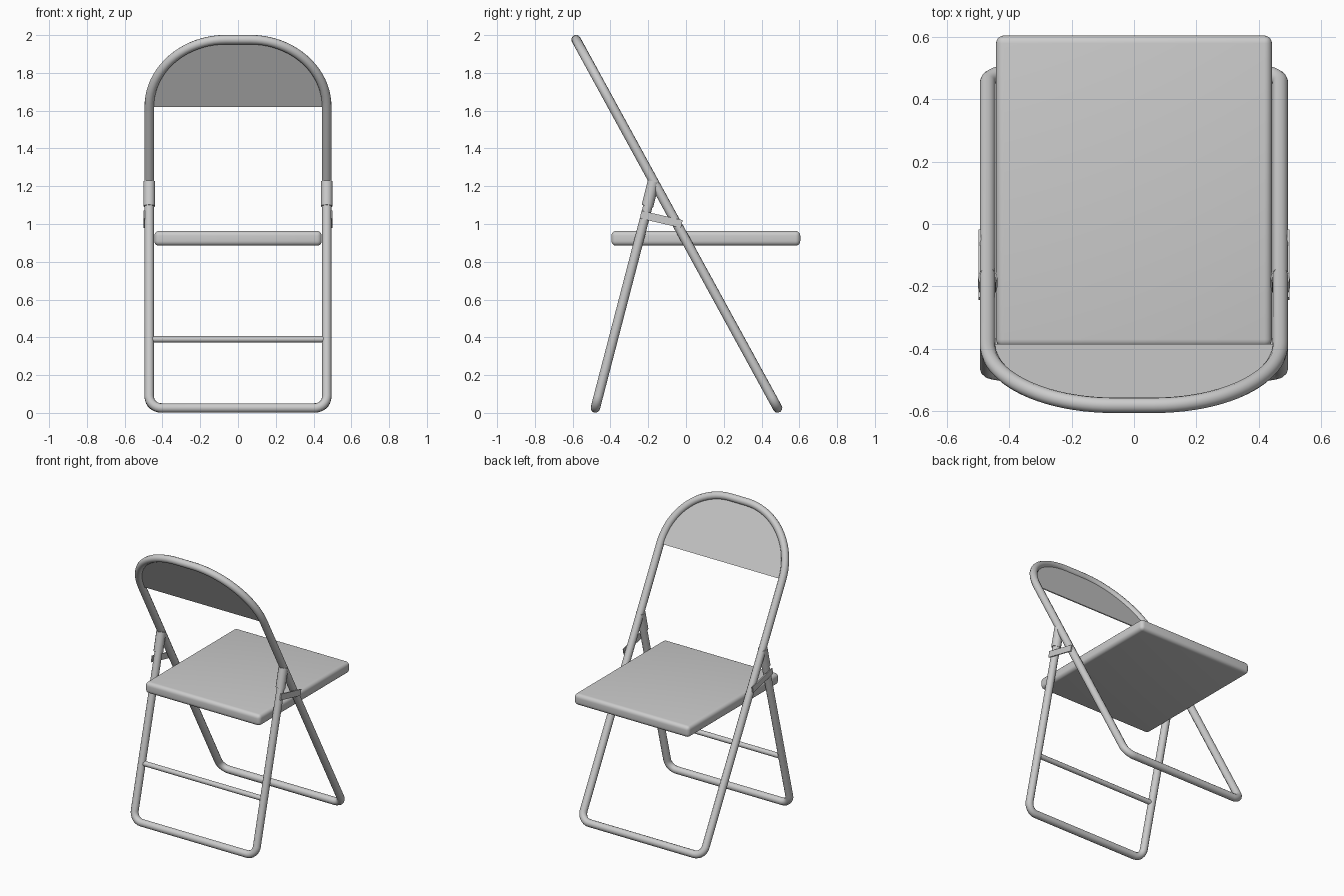
import bpy, bmesh, math
from mathutils import Vector, Matrix

cube = bpy.data.objects.get("Cube")
if cube:
    bpy.data.objects.remove(cube, do_unlink=True)

GREY = (0.6, 0.6, 0.6, 1)
metal = bpy.data.materials.new("light_grey")
metal.use_nodes = True
metal.diffuse_color = GREY
metal.node_tree.nodes["Principled BSDF"].inputs["Base Color"].default_value = GREY

HALF = 0.47      # half width between tube centres
TUBE = 0.025     # tube radius


def finish(obj, smooth=True):
    obj.data.materials.clear()
    obj.data.materials.append(metal)
    bpy.ops.object.select_all(action='DESELECT')
    obj.select_set(True)
    bpy.context.view_layer.objects.active = obj
    if smooth:
        bpy.ops.object.shade_smooth_by_angle(angle=math.radians(40))
    return obj


def tube(name, points, radius, cyclic=False):
    curve = bpy.data.curves.new(name, 'CURVE')
    curve.dimensions = '3D'
    curve.bevel_depth = radius
    curve.bevel_resolution = 4
    curve.use_fill_caps = True
    spline = curve.splines.new('POLY')
    spline.points.add(len(points) - 1)
    for sp, p in zip(spline.points, points):
        sp.co = (*p, 1)
    spline.use_cyclic_u = cyclic
    obj = bpy.data.objects.new(name, curve)
    bpy.context.collection.objects.link(obj)
    bpy.ops.object.select_all(action='DESELECT')
    obj.select_set(True)
    bpy.context.view_layer.objects.active = obj
    bpy.ops.object.convert(target='MESH')
    return finish(bpy.context.view_layer.objects.active)


def mesh_object(name, bm, smooth=True):
    bmesh.ops.recalc_face_normals(bm, faces=bm.faces)
    mesh = bpy.data.meshes.new(name)
    bm.to_mesh(mesh)
    bm.free()
    obj = bpy.data.objects.new(name, mesh)
    bpy.context.collection.objects.link(obj)
    return finish(obj, smooth)


def box(name, size, matrix, bevel=0):
    bm = bmesh.new()
    bmesh.ops.create_cube(bm, size=1, matrix=matrix @ Matrix.Diagonal((*size, 1)))
    if bevel:
        bmesh.ops.bevel(bm, geom=bm.edges[:], offset=bevel, segments=5,
                        profile=0.5, affect='EDGES')
    return mesh_object(name, bm)


def arc(cx, cy, r, start, steps):
    """Quarter turn, anticlockwise from the start angle in degrees."""
    angles = [math.radians(start + 90 * i / steps) for i in range(steps + 1)]
    return [(cx + r * math.cos(a), cy + r * math.sin(a)) for a in angles]


def on_plane(points, low, high):
    """Lay (across, along) points on the sloping plane from low to high."""
    d = (high - low).normalized()
    return [low + d * v + Vector((u, 0, 0)) for u, v in points]


# Back frame: one closed loop, tight corners at the floor, wide arch on top
low, high = Vector((0, 0.485, 0.026)), Vector((0, -0.582, 1.976))
length = (high - low).length
CORNER, ARCH = 0.065, 0.405
arch = (arc(HALF - ARCH, length - ARCH, ARCH, 0, 20)
        + arc(ARCH - HALF, length - ARCH, ARCH, 90, 20))
feet = (arc(CORNER - HALF, CORNER, CORNER, 180, 8)
        + arc(HALF - CORNER, CORNER, CORNER, 270, 8))
tube("back_frame", on_plane(arch + feet, low, high), TUBE, cyclic=True)

# Backrest: thin sheet filling the arch
bm = bmesh.new()
normal = Vector((1, 0, 0)).cross(high - low).normalized()
face = bm.faces.new([bm.verts.new(p - normal * 0.003) for p in on_plane(arch, low, high)])
extruded = bmesh.ops.extrude_face_region(bm, geom=[face], use_keep_orig=True)
bmesh.ops.translate(bm, vec=normal * 0.006,
                    verts=[g for g in extruded["geom"] if isinstance(g, bmesh.types.BMVert)])
mesh_object("backrest", bm, smooth=False)

# Front frame: open U with its legs ending in the collars
leg_low, leg_high = Vector((0, -0.48, 0.026)), Vector((0, -0.185, 1.16))
leg = (leg_high - leg_low).length
tube("front_frame", on_plane([(-HALF, leg)] + feet + [(HALF, leg)], leg_low, leg_high), TUBE)

# Crossbar between the front legs
tube("crossbar", [(-HALF, -0.385, 0.39), (HALF, -0.385, 0.39)], 0.017)

# Seat
box("seat", (0.886, 1.0, 0.078), Matrix.Translation((0, 0.105, 0.924)), 0.025)

# Collars and flat links on both sides
link_a, link_b = Vector((0, -0.24, 1.05)), Vector((0, -0.022, 1.0))
tilt = math.atan2(link_b.z - link_a.z, link_b.y - link_a.y)
for side, sign in (("left", 1), ("right", -1)):
    x = sign * HALF
    tube(side + "_collar", [(x, -0.204, 1.095), (x, -0.172, 1.225)], 0.031)
    place = Matrix.Translation((link_a + link_b) / 2 + Vector((sign * 0.496, 0, 0)))
    box(side + "_link", (0.008, (link_b - link_a).length, 0.042),
        place @ Matrix.Rotation(tilt, 4, 'X'))
